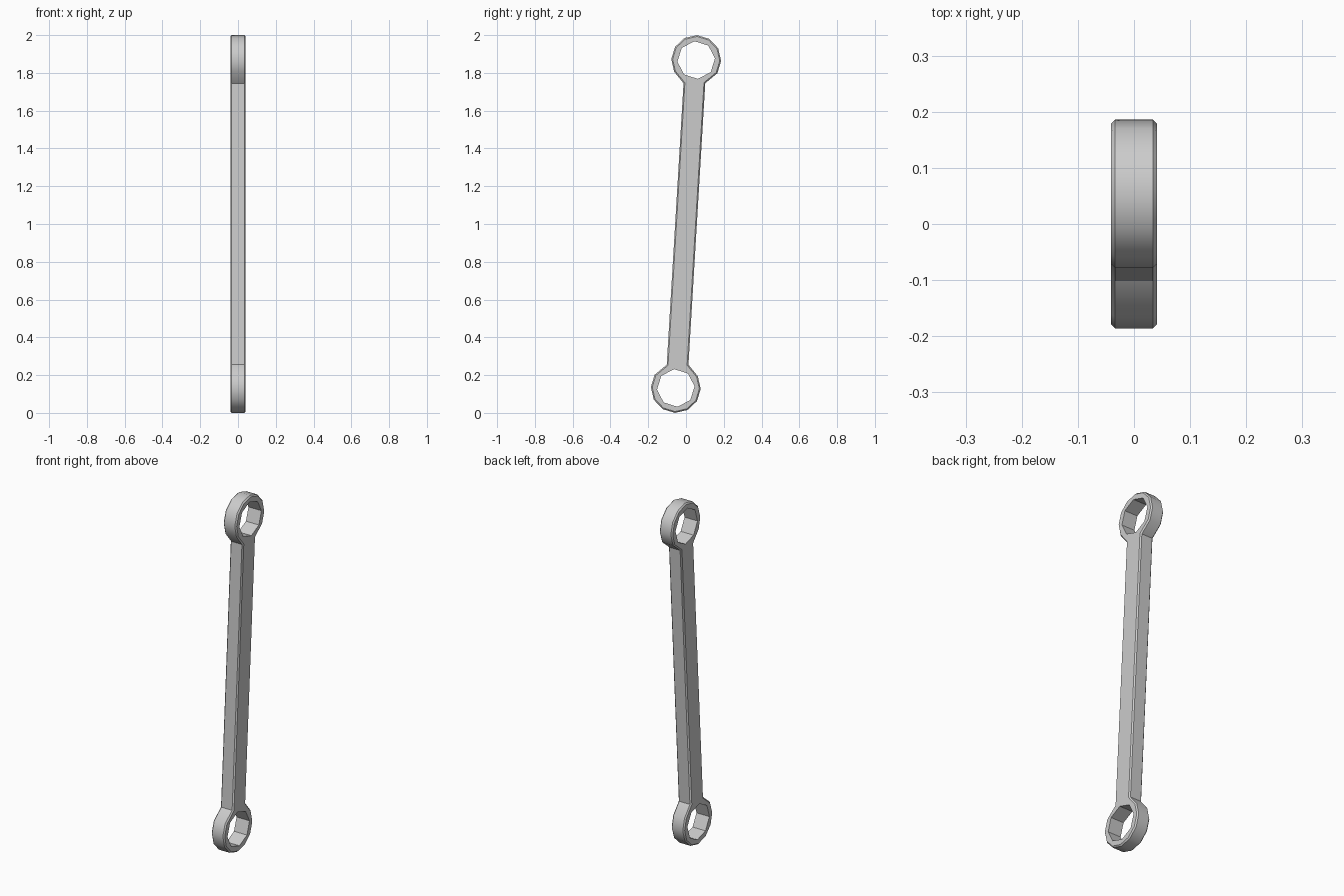
import bpy, bmesh, math
from mathutils import Vector

cube = bpy.data.objects.get("Cube")
if cube:
    bpy.data.objects.remove(cube, do_unlink=True)

HALF = 0.041                      # half thickness of the bar
CHAMFER = 0.007
EYE = Vector((0.054, 0.868))      # upper eye centre, relative to the middle


def arc(radius, start, step, count):
    angles = [math.radians(start + step * i) for i in range(count)]
    return [EYE + radius * Vector((math.cos(a), math.sin(a))) for a in angles]


def inset(points, d):
    """Offset a counter-clockwise outline inwards by d."""
    result = []
    for i, p in enumerate(points):
        a = (p - points[i - 1]).normalized()
        b = (points[(i + 1) % len(points)] - p).normalized()
        na, nb = Vector((-a.y, a.x)), Vector((-b.y, b.x))
        result.append(p + (na + nb) * d / (1 + na.dot(nb)))
    return result


# Outline: upper eye and neck, repeated by a half turn for the lower end
half = [Vector((0.102, 0.745))] + arc(0.132, -32, 30, 9) + [Vector((-0.013, 0.745))]
outer = half + [-p for p in half]
hole = arc(0.1, 5, 45, 8)
holes = [hole, [-p for p in hole]]

bm = bmesh.new()


def loop(points, x):
    return [bm.verts.new((x, p.x, p.y + 1)) for p in points]


def bridge(a, b):
    for i in range(len(a)):
        bm.faces.new((a[i - 1], a[i], b[i], b[i - 1]))


# Chamfered outer wall
rim = inset(outer, CHAMFER)
loops = [loop(rim, -HALF), loop(outer, CHAMFER - HALF),
         loop(outer, HALF - CHAMFER), loop(rim, HALF)]
for a, b in zip(loops, loops[1:]):
    bridge(a, b)

# Faceted eye walls
walls = [(loop(h, -HALF), loop(h, HALF)) for h in holes]
for a, b in walls:
    bridge(a, b)

# Flat sides with the eyes left open
for side, rim_loop in ((0, loops[0]), (1, loops[-1])):
    edges = []
    for ring in [rim_loop] + [w[side] for w in walls]:
        edges += [bm.edges.get((ring[i - 1], ring[i])) for i in range(len(ring))]
    bmesh.ops.triangle_fill(bm, edges=edges, use_beauty=True, normal=(2 * side - 1, 0, 0))

bmesh.ops.recalc_face_normals(bm, faces=bm.faces)
mesh = bpy.data.meshes.new("double_eye_link_bar")
bm.to_mesh(mesh)
bm.free()
link = bpy.data.objects.new("double_eye_link_bar", mesh)
bpy.context.collection.objects.link(link)

# Plain grey metal
grey = bpy.data.materials.new("grey_metal")
grey.use_nodes = True
colour = (0.6, 0.6, 0.6, 1)
grey.diffuse_color = colour
grey.node_tree.nodes["Principled BSDF"].inputs["Base Color"].default_value = colour
mesh.materials.append(grey)

bpy.ops.object.select_all(action="DESELECT")
link.select_set(True)
bpy.context.view_layer.objects.active = link
bpy.ops.object.shade_smooth_by_angle(angle=math.radians(35))
